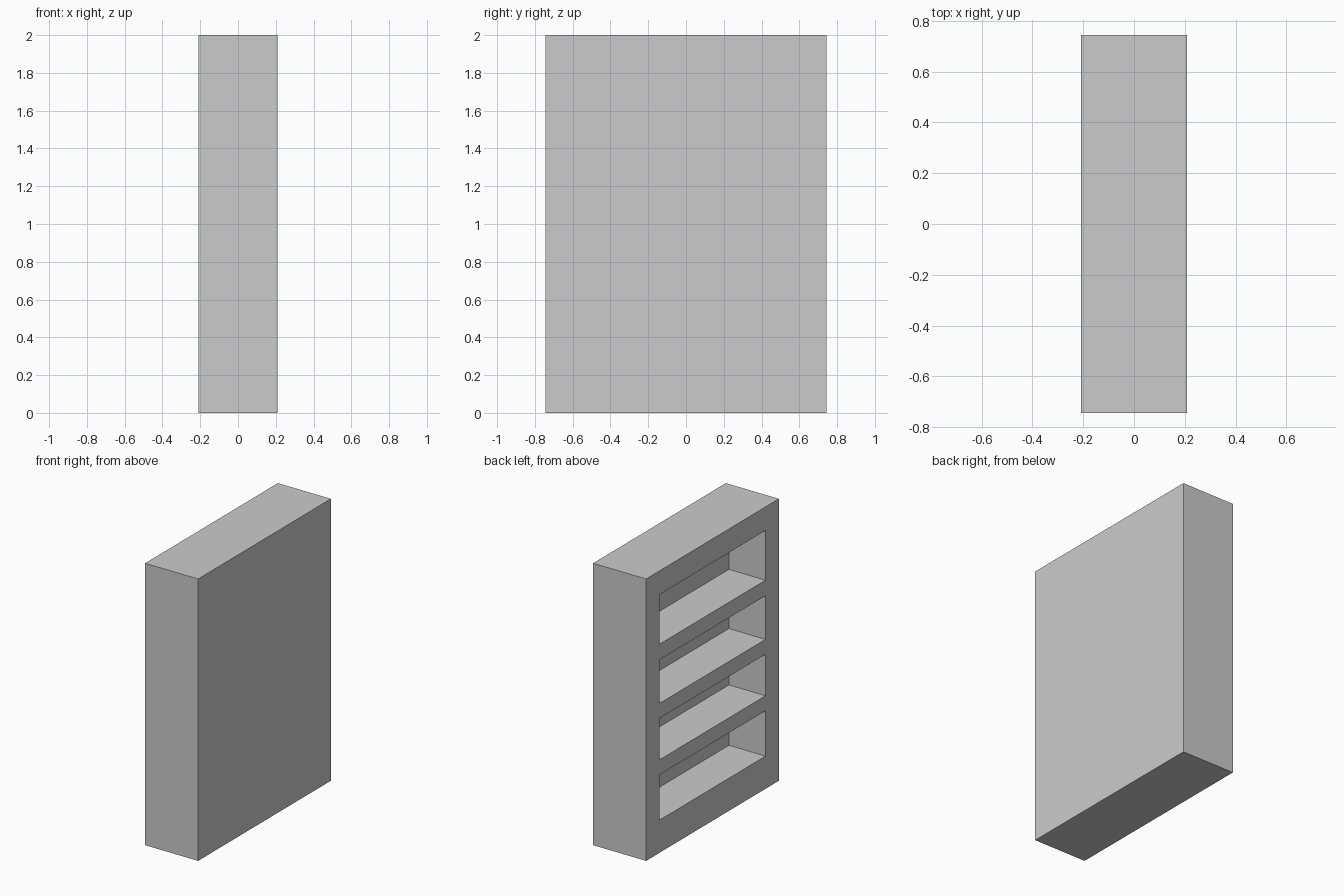
import bpy

# Remove the default object
if "Cube" in bpy.data.objects:
    bpy.data.objects.remove(bpy.data.objects["Cube"], do_unlink=True)

# Overall size of the bookcase
HALF_X, HALF_Y, HEIGHT = 0.208, 0.744, 2.0
SIDE = 0.15            # thickness of each end panel
DEPTH = 0.287          # depth of the shelf openings
BACK_X = -HALF_X + DEPTH

# Bottom and top of each opening
OPENINGS = [(0.232, 0.553), (0.66, 0.954), (1.06, 1.369), (1.48, 1.832)]

grey = bpy.data.materials.new("light_grey")
grey.use_nodes = True
colour = (0.6, 0.6, 0.6, 1.0)
grey.diffuse_color = colour
grey.node_tree.nodes["Principled BSDF"].inputs["Base Color"].default_value = colour


def box(name, low, high):
    """Axis-aligned box between two corners."""
    bpy.ops.mesh.primitive_cube_add(size=1)
    obj = bpy.context.object
    obj.name = name
    for v in obj.data.vertices:
        v.co = [lo if c < 0 else hi for c, lo, hi in zip(v.co, low, high)]
    obj.data.materials.append(grey)
    return obj


# Solid cabinet body
cabinet = box("bookcase", (-HALF_X, -HALF_Y, 0), (HALF_X, HALF_Y, HEIGHT))

# Shelf openings cut into the open side
inner = HALF_Y - SIDE
for i, (bottom, top) in enumerate(OPENINGS, 1):
    cutter = box(f"shelf_opening_cutter_{i}",
                 (-HALF_X - 0.1, -inner, bottom), (BACK_X, inner, top))
    cut = cabinet.modifiers.new(f"shelf_opening_{i}", "BOOLEAN")
    cut.operation = "DIFFERENCE"
    cut.solver = "EXACT"
    cut.object = cutter
    bpy.context.view_layer.objects.active = cabinet
    bpy.ops.object.modifier_apply(modifier=cut.name)
    bpy.data.objects.remove(cutter, do_unlink=True)
